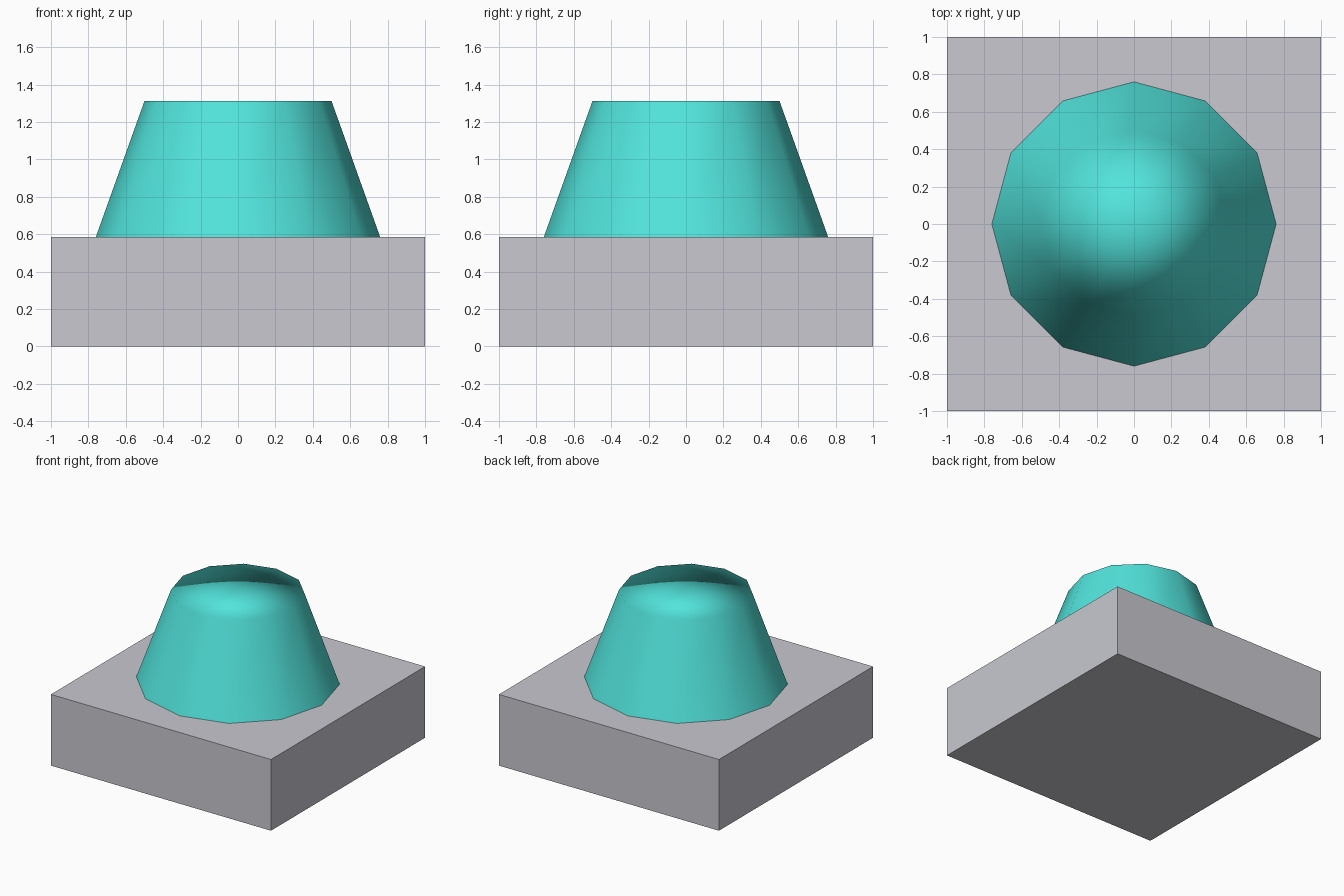
import bpy, bmesh, math
from mathutils import Vector

if "Cube" in bpy.data.objects:
    bpy.data.objects.remove(bpy.data.objects["Cube"])

SIDES = 12
BASE_H, TOP_Z = 0.585, 1.312
R_BOTTOM, R_TOP = 0.76, 0.50


def material(name, rgb):
    m = bpy.data.materials.new(name)
    m.diffuse_color = (*rgb, 1.0)
    m.use_nodes = True
    m.node_tree.nodes["Principled BSDF"].inputs["Base Color"].default_value = m.diffuse_color
    return m


def add_object(name, bm, mat):
    mesh = bpy.data.meshes.new(name)
    bm.normal_update()
    bm.to_mesh(mesh)
    bm.free()
    mesh.materials.append(mat)
    obj = bpy.data.objects.new(name, mesh)
    bpy.context.collection.objects.link(obj)
    return obj


grey = material("light grey", (0.58, 0.58, 0.63))
teal = material("turquoise", (0.084, 0.775, 0.716))

# Square base slab, flat shaded
bm = bmesh.new()
bmesh.ops.create_cube(bm, size=1.0)
for v in bm.verts:
    v.co = Vector((v.co.x * 2, v.co.y * 2, (v.co.z + 0.5) * BASE_H))
add_object("base", bm, grey)

# Tapered twelve-sided button with a flat top, smooth shaded all over
bm = bmesh.new()


def ring(radius, z):
    return [bm.verts.new((radius * math.cos(i * math.tau / SIDES),
                          radius * math.sin(i * math.tau / SIDES), z))
            for i in range(SIDES)]


low, high = ring(R_BOTTOM, BASE_H), ring(R_TOP, TOP_Z)
centre = bm.verts.new((0, 0, TOP_Z))
for i in range(SIDES):
    j = (i + 1) % SIDES
    bm.faces.new((low[i], low[j], high[j], high[i]))
    bm.faces.new((high[i], high[j], centre))
for f in bm.faces:
    f.smooth = True
button = add_object("button", bm, teal)

# Soft shading runs from the slanted wall over the rim to the centre
slope = (R_BOTTOM - R_TOP) / (TOP_Z - BASE_H)
normals = []
for v in button.data.vertices:
    out = Vector((v.co.x, v.co.y, 0))
    if out.length < 0.01:
        normals.append(Vector((0, 0, 1)))
    else:
        normals.append((out.normalized() + Vector((0, 0, slope))).normalized())
button.data.normals_split_custom_set_from_vertices(normals)
